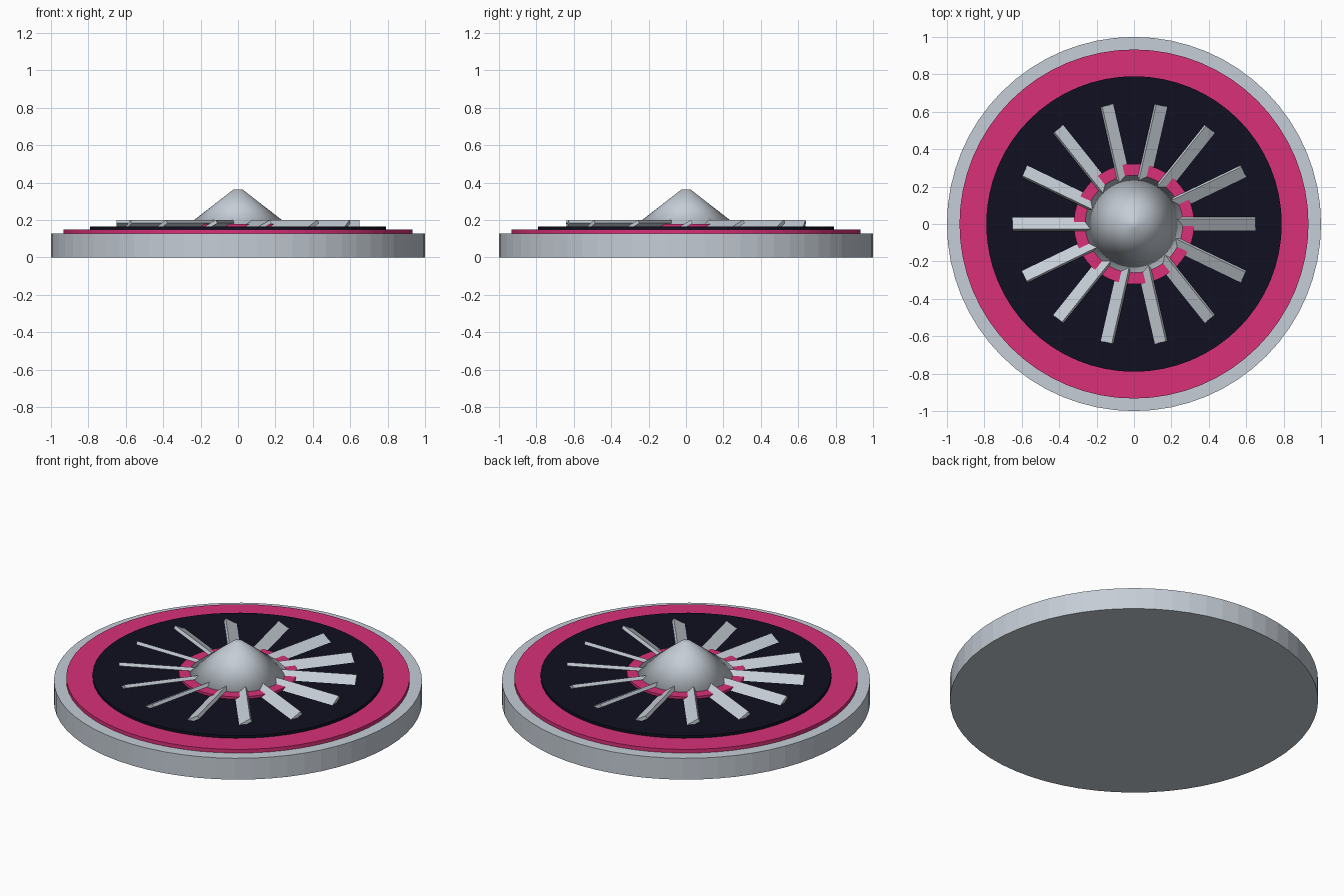
import bpy
import math
from mathutils import Matrix

old = bpy.data.objects.get("Cube")
if old:
    bpy.data.objects.remove(old, do_unlink=True)


def material(name, rgb):
    mat = bpy.data.materials.new(name)
    mat.use_nodes = True
    mat.diffuse_color = (*rgb, 1)
    mat.node_tree.nodes["Principled BSDF"].inputs["Base Color"].default_value = (*rgb, 1)
    return mat


silver = material("silver", (0.56, 0.61, 0.67))
pink = material("pink", (0.69, 0.03, 0.19))
navy = material("dark navy", (0.005, 0.005, 0.015))


def disc(name, radius, bottom, top, mat, top_radius=None):
    """Upright round part between two heights; tapered if top_radius is given."""
    bpy.ops.mesh.primitive_cone_add(
        vertices=64, radius1=radius,
        radius2=radius if top_radius is None else top_radius,
        depth=top - bottom, location=(0, 0, (top + bottom) / 2))
    obj = bpy.context.object
    obj.name = name
    obj.data.materials.append(mat)
    return obj


# Stacked body: thick base, coloured rim, dark face and hub collar
disc("base", 1.0, 0.0, 0.128, silver)
disc("rim_plate", 0.933, 0.12, 0.15, pink)
disc("face_plate", 0.79, 0.14, 0.166, navy)
disc("hub_collar", 0.322, 0.15, 0.18, pink)

# Nose cone, smooth all over including its caps
nose = disc("nose_cone", 0.302, 0.148, 0.364, silver, top_radius=0.024)
for poly in nose.data.polygons:
    poly.use_smooth = True

# Ring of pitched fan blades
BLADES = 14
INNER, OUTER = 0.16, 0.65
for i in range(BLADES):
    bpy.ops.mesh.primitive_cube_add(size=1)
    blade = bpy.context.object
    blade.name = f"fan_blade_{i + 1}"
    blade.data.materials.append(silver)
    blade.matrix_world = (
        Matrix.Rotation(i * math.tau / BLADES, 4, "Z")
        @ Matrix.Translation(((INNER + OUTER) / 2, 0, 0.174))
        @ Matrix.Rotation(math.radians(30), 4, "X")
        @ Matrix.Diagonal((OUTER - INNER, 0.072, 0.02, 1)))
